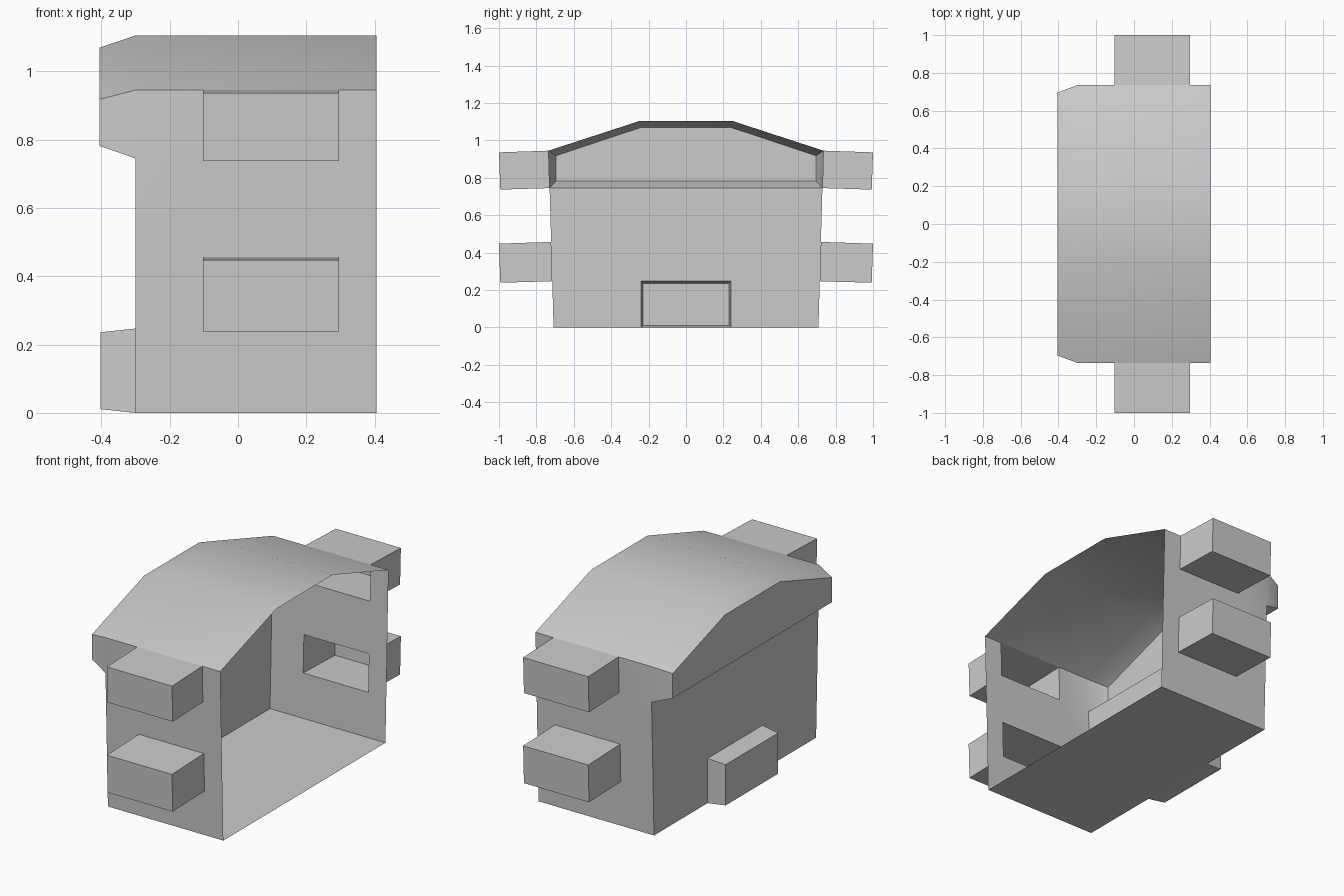
import bpy, bmesh

if "Cube" in bpy.data.objects:
    bpy.data.objects.remove(bpy.data.objects["Cube"])

FRONT, BACK, HOOD = 0.406, -0.3, -0.406


def half_width(z):
    """Side walls lean out slightly with height."""
    return 0.708 + 0.0286 * z


def add_face(bm, pts):
    bm.faces.new([bm.verts.new(p) for p in pts])


def grid(bm, us, vs, point, holes=()):
    """Sheet of quads over us x vs, leaving the listed cells open."""
    for i in range(len(us) - 1):
        for j in range(len(vs) - 1):
            if (i, j) not in holes:
                corners = ((i, j), (i + 1, j), (i + 1, j + 1), (i, j + 1))
                add_face(bm, [point(us[a], vs[b]) for a, b in corners])


def capped_sleeve(bm, inner, outer):
    """Open at the inner loop, closed at the outer loop."""
    n = len(inner)
    for i in range(n):
        k = (i + 1) % n
        add_face(bm, [inner[i], inner[k], outer[k], outer[i]])
    add_face(bm, outer)


def finish(bm, name):
    bmesh.ops.remove_doubles(bm, verts=bm.verts, dist=0.0005)
    bmesh.ops.recalc_face_normals(bm, faces=bm.faces)
    mesh = bpy.data.meshes.new(name)
    bm.to_mesh(mesh)
    bm.free()
    ob = bpy.data.objects.new(name, mesh)
    bpy.context.collection.objects.link(ob)
    bpy.ops.object.select_all(action='DESELECT')
    ob.select_set(True)
    bpy.context.view_layer.objects.active = ob
    bpy.ops.object.shade_smooth_by_angle(angle=0.5236)
    return ob


# Shell: one open-fronted sheet with holes behind the grips and step
bm = bmesh.new()
heights = [0, 0.247, 0.457, 0.745, 0.945]
for s in (-1, 1):
    grid(bm, [BACK, -0.102, 0.296, FRONT], heights,
         lambda x, z: (x, s * half_width(z), z), holes=[(1, 1), (1, 3)])

# Floor and back wall
w = half_width(0)
add_face(bm, [(BACK, -w, 0), (BACK, w, 0), (FRONT, w, 0), (FRONT, -w, 0)])
grid(bm, [-1, -0.24, 0.24, 1], heights[:4],
     lambda y, z: (BACK, y * half_width(z) if abs(y) == 1 else y, z),
     holes=[(1, 0)])

# Roof in three panels
e = half_width(0.945)
roof = [(-e, 0.945), (-0.245, 1.105), (0.245, 1.105), (e, 0.945)]
grid(bm, [BACK, FRONT], range(4), lambda x, i: (x, *roof[i]))

# Tapered rear hood
b = half_width(0.745)
loop = [(-b, 0.745)] + roof + [(b, 0.745)]
small = [(-0.696, 0.782), (-0.696, 0.918), (-0.24, 1.069),
         (0.24, 1.069), (0.696, 0.918), (0.696, 0.782)]
capped_sleeve(bm, [(BACK, *p) for p in loop], [(HOOD, *p) for p in small])
finish(bm, "shell")

# Step at the foot of the back wall
bm = bmesh.new()


def rect(x, y, z0, z1):
    return [(x, -y, z0), (x, y, z0), (x, y, z1), (x, -y, z1)]


capped_sleeve(bm, rect(BACK, 0.24, 0, 0.247), rect(-0.403, 0.23, 0.011, 0.236))
finish(bm, "rear_step")

# Hollow side grips, two on each side
for level, z0, z1 in (("lower", 0.247, 0.457), ("upper", 0.745, 0.945)):
    for side, s in (("front", -1), ("back", 1)):
        def loop_at(y0, y1, lo, hi):
            return [(-0.102, s * y0, lo), (0.296, s * y0, lo),
                    (0.296, s * y1, hi), (-0.102, s * y1, hi)]
        bm = bmesh.new()
        capped_sleeve(bm, loop_at(half_width(z0), half_width(z1), z0, z1),
                      loop_at(0.993, 1.0, z0 - 0.008, z1 - 0.009))
        finish(bm, f"{level}_{side}_grip")
